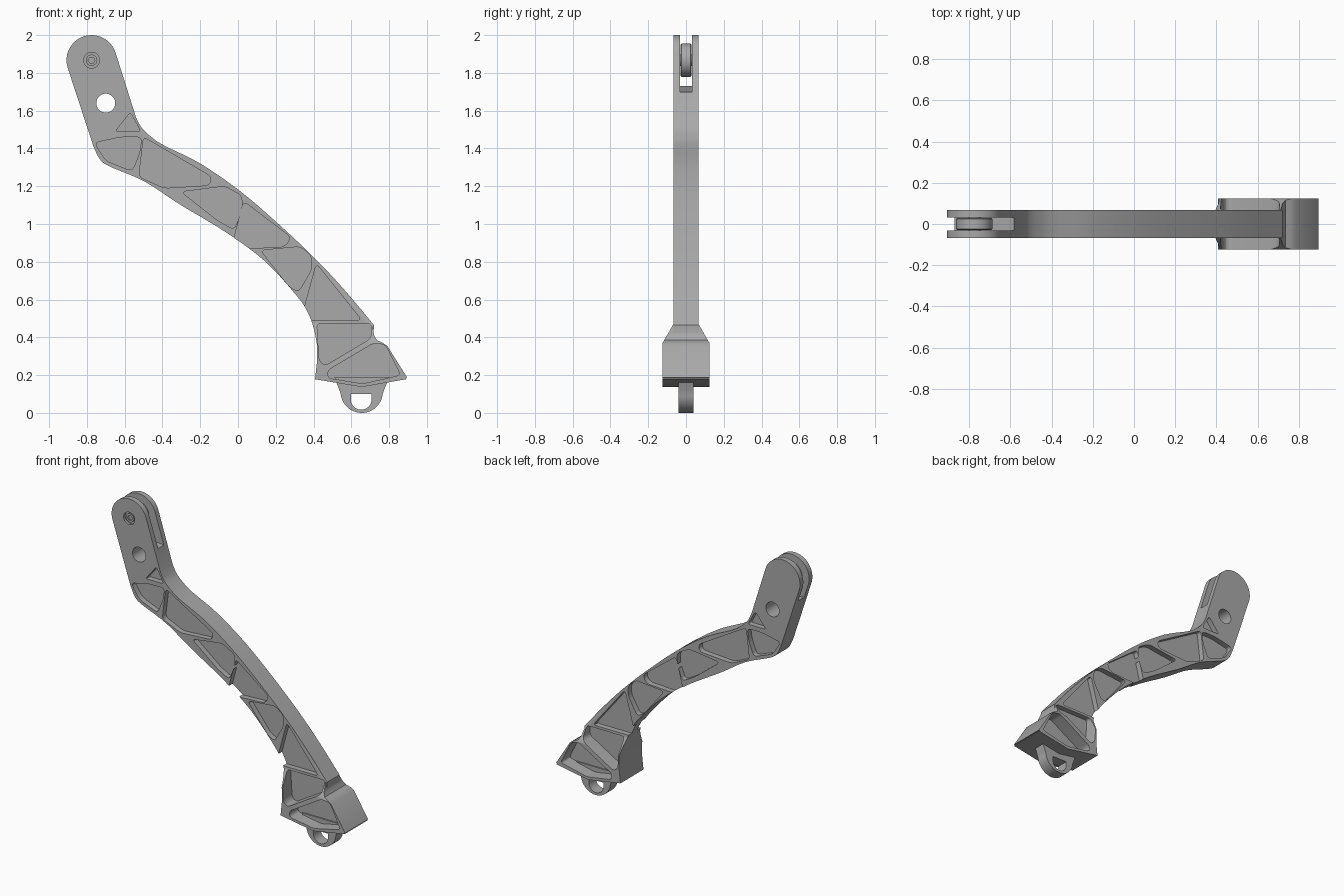
import bpy, bmesh, math
from mathutils import Vector

cube = bpy.data.objects.get("Cube")
if cube:
    bpy.data.objects.remove(cube, do_unlink=True)


def material(name, rgb):
    m = bpy.data.materials.new(name)
    m.use_nodes = True
    m.diffuse_color = (*rgb, 1)
    m.node_tree.nodes["Principled BSDF"].inputs["Base Color"].default_value = (*rgb, 1)
    return m


GREY = material("satin grey metal", (0.4, 0.4, 0.4))


def finish(name, bm):
    bmesh.ops.recalc_face_normals(bm, faces=bm.faces)
    mesh = bpy.data.meshes.new(name)
    bm.to_mesh(mesh)
    bm.free()
    mesh.materials.append(GREY)
    ob = bpy.data.objects.new(name, mesh)
    bpy.context.collection.objects.link(ob)
    return ob


def prism(points, y0, y1, radius=0):
    """Extrude an xz outline along y, optionally rounding its corners."""
    bm = bmesh.new()
    face = bm.faces.new([bm.verts.new((x, y0, z)) for x, z in points])
    ext = bmesh.ops.extrude_face_region(bm, geom=[face])["geom"]
    for v in ext:
        if isinstance(v, bmesh.types.BMVert):
            v.co.y = y1
    if radius:
        edges = [e for e in bm.edges if abs(e.verts[0].co.y - e.verts[1].co.y) > 1e-4]
        bmesh.ops.bevel(bm, geom=edges, offset=radius, segments=5, profile=0.5,
                        affect='EDGES', clamp_overlap=True)
    return bm


def arc(cx, cz, r, a0, a1, n=24):
    angles = [math.radians(a0 + (a1 - a0) * i / n) for i in range(n + 1)]
    return [(cx + r * math.cos(a), cz + r * math.sin(a)) for a in angles]


def circle(cx, cz, r, n=40):
    return arc(cx, cz, r, 0, 360, n)[:-1]


def smooth(points, n=5):
    """Catmull-Rom curve through the points."""
    p = [Vector(q) for q in points]
    p = [2 * p[0] - p[1]] + p + [2 * p[-1] - p[-2]]
    out = []
    for a, b, c, d in zip(p, p[1:], p[2:], p[3:]):
        for i in range(n):
            t = i / n
            out.append((2 * b + (c - a) * t + (2 * a - 5 * b + 4 * c - d) * t ** 2
                        + (3 * b - a - 3 * c + d) * t ** 3) / 2)
    return [tuple(v) for v in out + [p[-2]]]


def boolean(target, tool, operation='DIFFERENCE'):
    tool.hide_render = True
    mod = target.modifiers.new("cut", 'BOOLEAN')
    mod.operation, mod.solver, mod.object = operation, 'EXACT', tool
    bpy.context.view_layer.update()
    graph = bpy.context.evaluated_depsgraph_get()
    mesh = bpy.data.meshes.new_from_object(target.evaluated_get(graph))
    target.modifiers.clear()
    target.data = mesh
    bpy.data.objects.remove(tool, do_unlink=True)


def cut(target, points, y0, y1, radius=0):
    boolean(target, finish("cutter", prism(points, y0, y1, radius)))


def shade(ob):
    bpy.ops.object.select_all(action='DESELECT')
    ob.select_set(True)
    bpy.context.view_layer.objects.active = ob
    bpy.ops.object.shade_smooth_by_angle(angle=math.radians(30))


HALF, WIDE, WEB, SLOT = 0.067, 0.124, 0.03, 0.031
PIVOT = (-0.775, 1.867)

# Curved arm with rounded top end
upper = smooth([(-0.54, 1.565), (-0.51, 1.51), (-0.458, 1.46), (-0.39, 1.415), (-0.2, 1.32),
                (0.01, 1.175), (0.22, 0.995), (0.405, 0.82), (0.56, 0.655), (0.72, 0.465)])
lower = smooth([(0.395, 0.47), (0.37, 0.53), (0.315, 0.615), (0.14, 0.805), (-0.07, 0.96),
                (-0.31, 1.105), (-0.495, 1.225), (-0.68, 1.305), (-0.733, 1.345), (-0.765, 1.41)])
outline = arc(*PIVOT, 0.133, 197, 17) + upper + [(0.71, 0.3), (0.45, 0.3)] + lower
arm = finish("arm", prism(outline, -HALF, HALF))

# Flared foot, narrowing upwards into the arm
foot_outline = [(0.393, 0.475), (0.408, 0.42), (0.418, 0.36), (0.418, 0.27), (0.408, 0.178),
                (0.655, 0.137), (0.9, 0.18), (0.79, 0.355), (0.765, 0.372), (0.735, 0.385),
                (0.721, 0.41), (0.71, 0.475)]
bm = prism(foot_outline, -WIDE, WIDE)
bmesh.ops.bisect_plane(bm, geom=bm.verts[:] + bm.edges[:] + bm.faces[:],
                       plane_co=(0, 0, 0.37), plane_no=(0, 0, 1))
for v in bm.verts:
    rise = max(0, v.co.z - 0.37)
    v.co.y = math.copysign(WIDE - rise * 0.57, v.co.y)
uprights = [e for e in bm.edges if abs(e.verts[0].co.y - e.verts[1].co.y) > 0.1
            and (e.verts[0].co.x > 0.85)]
bmesh.ops.bevel(bm, geom=uprights, offset=0.008, segments=2, affect='EDGES')
boolean(arm, finish("foot", bm), 'UNION')

# Lightening pockets on both sides, leaving a central web
pockets = [
    [(-0.65, 1.49), (-0.57, 1.59), (-0.515, 1.49)],
    [(-0.76, 1.43), (-0.62, 1.46), (-0.51, 1.46), (-0.52, 1.38), (-0.56, 1.28), (-0.70, 1.335)],
    [(-0.5, 1.46), (-0.14, 1.25), (-0.15, 1.205), (-0.39, 1.19), (-0.525, 1.25)],
    [(-0.3, 1.17), (-0.07, 1.2), (0.02, 1.15), (0.02, 1.07), (-0.02, 0.97), (-0.11, 1.02)],
    [(0.03, 1.12), (0.28, 0.93), (0.25, 0.88), (0.05, 0.87), (-0.025, 0.91)],
    [(0.12, 0.86), (0.33, 0.88), (0.39, 0.83), (0.39, 0.76), (0.32, 0.64), (0.27, 0.67)],
    [(0.415, 0.79), (0.655, 0.49), (0.34, 0.49), (0.35, 0.55)],
    [(0.418, 0.473), (0.705, 0.473), (0.705, 0.395), (0.46, 0.25), (0.43, 0.275)],
    [(0.475, 0.225), (0.72, 0.37), (0.78, 0.36), (0.86, 0.2), (0.66, 0.155), (0.475, 0.185)],
]
for i, pocket in enumerate(pockets):
    for side in (-1, 1):
        cut(arm, pocket, side * WEB, side * 0.2, 0.015 if i == 0 else 0.024)

# Fork slot, cross hole and screw recess
cut(arm, [(-1, 1.745), (-0.5, 1.69), (-0.5, 2.1), (-1, 2.1)], -SLOT, SLOT)
cut(arm, circle(-0.7, 1.64, 0.05), -0.2, 0.2)
cut(arm, circle(*PIVOT, 0.042), -0.2, -0.05)
shade(arm)

# Roller with a shallow waist, held between the fork cheeks
roller_profile = [(-0.03, 0.02), (-0.03, 0.08), (-0.024, 0.088), (0.024, 0.088),
                  (0.03, 0.08), (0.03, 0.02)]
bm = bmesh.new()
rings = []
for y, r in roller_profile:
    rings.append([bm.verts.new((x, y, z)) for x, z in circle(*PIVOT, r)])
for a, b in zip(rings, rings[1:]):
    for i in range(len(a)):
        j = (i + 1) % len(a)
        bm.faces.new((a[i], a[j], b[j], b[i]))
bm.faces.new(rings[0])
bm.faces.new(rings[-1])
shade(finish("roller", bm))

# Screw through the fork with a socket in its head
screw = finish("screw", prism(circle(*PIVOT, 0.03), -0.06, 0.06))
cut(screw, circle(*PIVOT, 0.018, 6), -0.1, -0.045)
shade(screw)

# Lug under the foot with a D-shaped eye
lug_outline = [(0.51, 0.19), (0.525, 0.15), (0.537, 0.12)] + arc(0.655, 0.112, 0.112, 185, 355)
lug_outline += [(0.773, 0.12), (0.785, 0.15), (0.8, 0.19)]
lug = finish("lug", prism(lug_outline, -0.039, 0.039))
cut(lug, [(0.597, 0.1)] + arc(0.652, 0.072, 0.055, 180, 360) + [(0.707, 0.1)], -0.2, 0.2)
shade(lug)
